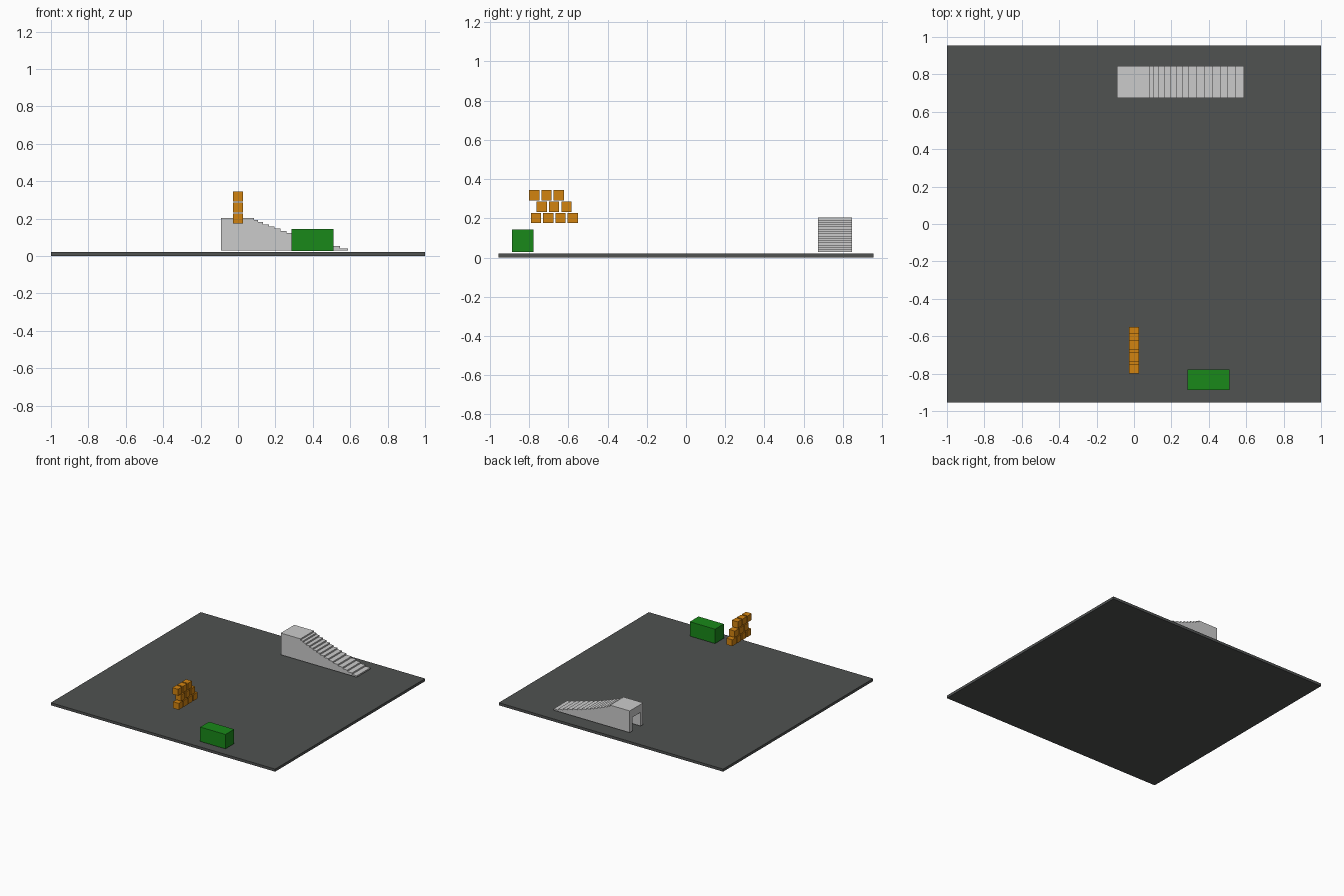
import bpy, bmesh

if "Cube" in bpy.data.objects:
    bpy.data.objects.remove(bpy.data.objects["Cube"])


def material(name, rgb):
    m = bpy.data.materials.new(name)
    m.diffuse_color = (*rgb, 1)
    m.use_nodes = True
    m.node_tree.nodes["Principled BSDF"].inputs["Base Color"].default_value = m.diffuse_color
    return m


def box(name, lo, hi, mat=None):
    bpy.ops.mesh.primitive_cube_add(size=1)
    ob = bpy.context.object
    ob.name = name
    ob.location = [(a + b) / 2 for a, b in zip(lo, hi)]
    ob.scale = [b - a for a, b in zip(lo, hi)]
    bpy.ops.object.transform_apply(location=True, rotation=False, scale=True)
    if mat:
        ob.data.materials.append(mat)
    return ob


dark = material("dark_grey", (0.08, 0.085, 0.083))
green = material("green", (0.01, 0.25, 0.01))
orange = material("orange", (0.65, 0.23, 0.005))

# ground plate
box("base_plate", (-1, -0.955, 0), (1, 0.955, 0.021), dark)

# green block
box("green_block", (0.285, -0.888, 0.027), (0.51, -0.777, 0.143), green)

# floating stacked cubes: (height, first y, count) for each row
h = 0.026
n = 0
for z, y0, count in ((0.201, -0.765, 4), (0.259, -0.735, 3), (0.318, -0.774, 3)):
    for i in range(count):
        y = y0 + i * 0.0627
        n += 1
        box(f"cube_{n}", (-h, y - h, z - h), (h, y + h, z + h), orange)

# staircase profile: landing, then treads that widen towards the foot
y0, y1, bottom, top = 0.673, 0.845, 0.029, 0.204
edges = [0.085, 0.107, 0.134, 0.166, 0.196, 0.227, 0.26, 0.295,
         0.335, 0.376, 0.42, 0.463, 0.503, 0.546, 0.588]
rise = (top - bottom) / len(edges)
profile = [(-0.09, bottom), (-0.09, top)]
for i, x in enumerate(edges):
    profile.append((x, top - i * rise))
    profile.append((x, top - (i + 1) * rise))

bm = bmesh.new()
face = bm.faces.new([bm.verts.new((x, y0, z)) for x, z in profile])
ext = bmesh.ops.extrude_face_region(bm, geom=[face])
bmesh.ops.translate(bm, vec=(0, y1 - y0, 0),
                    verts=[v for v in ext["geom"] if isinstance(v, bmesh.types.BMVert)])
bmesh.ops.recalc_face_normals(bm, faces=bm.faces)
mesh = bpy.data.meshes.new("staircase")
bm.to_mesh(mesh)
bm.free()
stairs = bpy.data.objects.new("staircase", mesh)
bpy.context.collection.objects.link(stairs)

# doorway recess in the tall end
cutter = box("doorway_cutter", (-0.15, 0.706, 0.0), (0.06, 0.812, 0.14))
cutter.hide_render = True
cutter.display_type = 'WIRE'
door = stairs.modifiers.new("doorway", 'BOOLEAN')
door.operation = 'DIFFERENCE'
door.solver = 'EXACT'
door.object = cutter
